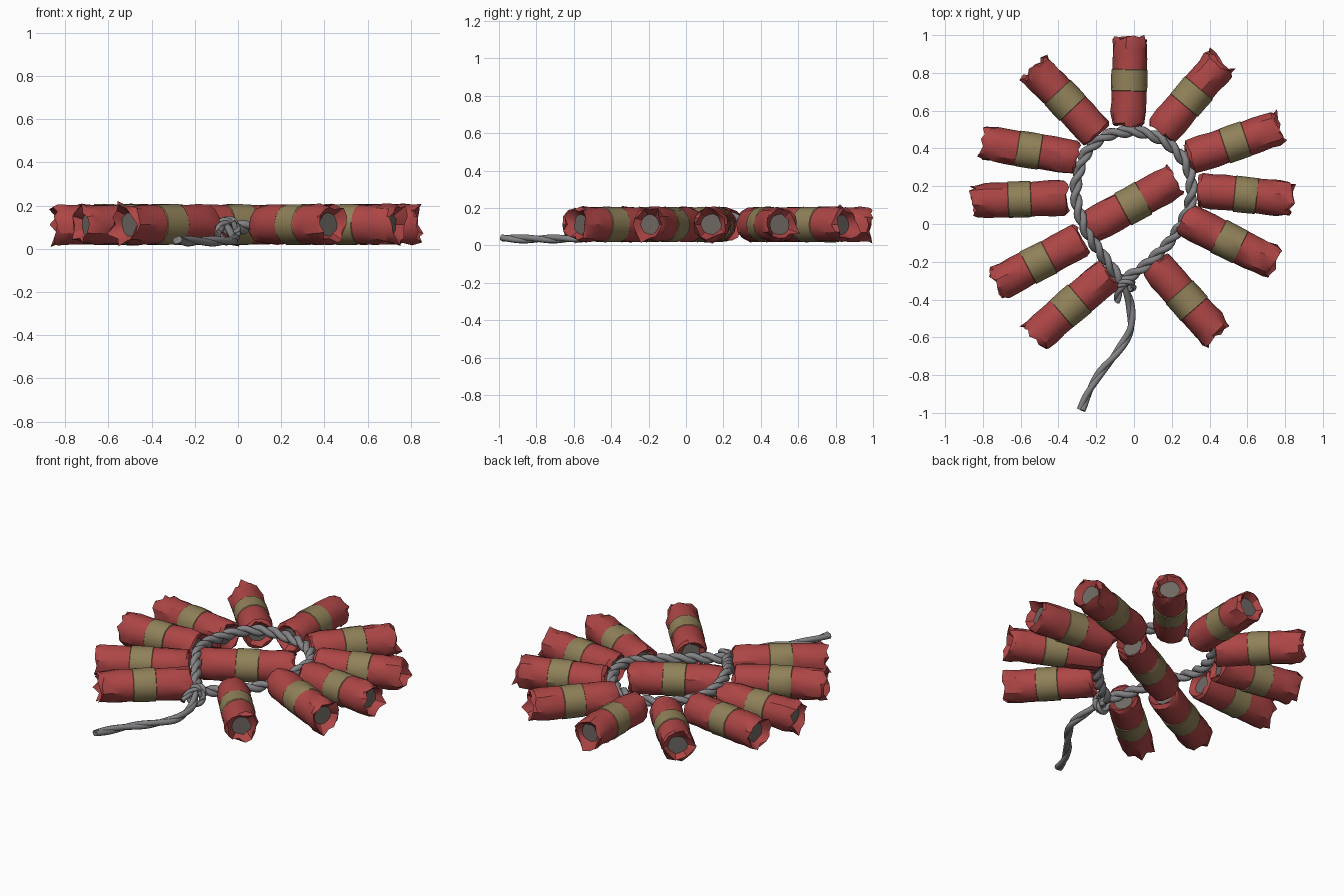
import bpy, bmesh, math, random
from mathutils import Vector, Matrix

if "Cube" in bpy.data.objects:
    bpy.data.objects.remove(bpy.data.objects["Cube"])
rng = random.Random(7)


def material(name, rgb):
    m = bpy.data.materials.new(name)
    m.use_nodes = True
    m.diffuse_color = (*rgb, 1)
    m.node_tree.nodes["Principled BSDF"].inputs["Base Color"].default_value = (*rgb, 1)
    return m


RED = material("red paper", (0.42, 0.06, 0.06))
TAN = material("tan band", (0.28, 0.22, 0.1))
PLUG = material("clay plug", (0.16, 0.14, 0.125))
ROPE = material("grey fuse", (0.23, 0.23, 0.24))
SIDES = 14
MID = 0.112


def firecracker(name, inner, outer):
    """Paper tube with a band round the middle and crumpled, folded ends."""
    a, b = Vector((*inner, MID)), Vector((*outer, MID))
    length = (b - a).length
    # (position along tube, radius, crumple); the ends turn in to a sunken plug
    profile = [(0.06, 0.052, 0.004), (0.0, 0.076, 0.010), (0.03, 0.090, 0.006),
               (0.16, 0.094, 0.004), (0.28, 0.093, 0.003), (0.39, 0.092, 0.002),
               (0.395, 0.096, 0.002), (0.51, 0.096, 0.002), (0.63, 0.096, 0.002),
               (0.635, 0.092, 0.002), (0.75, 0.093, 0.003), (0.86, 0.095, 0.006),
               (0.96, 0.091, 0.009), (1.0, 0.078, 0.013), (0.93, 0.054, 0.004)]
    bm = bmesh.new()
    rings = []
    for t, r, crumple in profile:
        ring = []
        for i in range(SIDES):
            ang = math.tau * i / SIDES
            rr = r + rng.uniform(-crumple, crumple)
            along = t * length + rng.uniform(-1, 1) * crumple * (t < 0.35 or t > 0.65)
            ring.append(bm.verts.new((rr * math.cos(ang), rr * math.sin(ang), along)))
        rings.append(ring)
    for k, (r0, r1) in enumerate(zip(rings, rings[1:])):
        for i in range(SIDES):
            j = (i + 1) % SIDES
            f = bm.faces.new((r0[i], r0[j], r1[j], r1[i]))
            f.material_index = 1 if 5 <= k <= 8 else 0
    for ring in (rings[0][::-1], rings[-1]):
        bm.faces.new(ring).material_index = 2
    # torn paper points at the outer rim
    for i in rng.sample(range(SIDES), 3):
        v = rings[13][i]
        v.co.xy *= 1.22
        v.co.z += 0.012
    # creases pressed into the paper beside the outer end
    for i in rng.sample(range(SIDES), 3):
        rings[11][i].co.xy *= 0.88
    bmesh.ops.recalc_face_normals(bm, faces=bm.faces)
    d = (b - a).normalized()
    side = d.cross(Vector((0, 0, 1)))
    bm.transform(Matrix.Translation(a) @ Matrix((side, d.cross(side), d)).transposed().to_4x4())
    me = bpy.data.meshes.new(name)
    bm.to_mesh(me)
    bm.free()
    for m in (RED, TAN, PLUG):
        me.materials.append(m)
    ob = bpy.data.objects.new(name, me)
    bpy.context.collection.objects.link(ob)
    bpy.context.view_layer.objects.active = ob
    bpy.ops.object.select_all(action='DESELECT')
    ob.select_set(True)
    bpy.ops.object.shade_smooth_by_angle(angle=math.radians(32))


def smooth_path(points, steps=10):
    """Catmull-Rom curve through the points."""
    p = [Vector(q) for q in points]
    p = [2 * p[0] - p[1]] + p + [2 * p[-1] - p[-2]]
    out = []
    for p0, p1, p2, p3 in zip(p, p[1:], p[2:], p[3:]):
        for s in range(steps):
            t = s / steps
            out.append(0.5 * (2 * p1 + (p2 - p0) * t + (2 * p0 - 5 * p1 + 4 * p2 - p3) * t * t
                              + (3 * p1 - p0 - 3 * p2 + p3) * t ** 3))
    return out + [p[-2]]


def twisted_cord(name, points, strand=0.019, offset=0.015, pitch=0.17):
    """Two strands wound round each other along a path."""
    path = smooth_path(points)
    cu = bpy.data.curves.new(name, 'CURVE')
    cu.dimensions = '3D'
    cu.bevel_depth = strand
    cu.bevel_resolution = 2
    cu.use_fill_caps = True
    for phase in (0, math.pi):
        sp = cu.splines.new('POLY')
        sp.points.add(len(path) - 1)
        dist = 0
        for i, q in enumerate(path):
            if i:
                dist += (q - path[i - 1]).length
            tan = (path[min(i + 1, len(path) - 1)] - path[max(i - 1, 0)]).normalized()
            u = tan.cross(Vector((0, 0.01, 1))).normalized()
            ang = phase + math.tau * dist / pitch
            co = q + (u * math.cos(ang) + tan.cross(u) * math.sin(ang)) * offset
            sp.points[i].co = (*co, 1)
        sp.use_smooth = True
    cu.materials.append(ROPE)
    ob = bpy.data.objects.new(name, cu)
    bpy.context.collection.objects.link(ob)


# Ring of firecrackers (inner end, outer end), plus one across the middle
crackers = [((-0.03, 0.52), (-0.02, 0.99)), ((0.14, 0.48), (0.46, 0.86)),
            ((0.29, 0.35), (0.77, 0.51)), ((0.34, 0.18), (0.83, 0.13)),
            ((0.26, 0.03), (0.74, -0.21)), ((0.11, -0.21), (0.44, -0.59)),
            ((-0.13, -0.26), (-0.53, -0.60)), ((-0.27, -0.08), (-0.73, -0.32)),
            ((-0.35, 0.14), (-0.85, 0.12)), ((-0.30, 0.35), (-0.80, 0.43)),
            ((-0.19, 0.47), (-0.53, 0.83))]
for n, (p, q) in enumerate(crackers, 1):
    firecracker(f"firecracker_{n}", p, q)
firecracker("middle_firecracker", (-0.24, -0.02), (0.22, 0.23))

# Fuse loop, rising over the inner ends of the firecrackers
loop = [(-0.06, -0.31, 0.10), (-0.15, -0.19, 0.13), (-0.25, -0.04, 0.17), (-0.305, 0.12, 0.16),
        (-0.30, 0.25, 0.15), (-0.25, 0.38, 0.15), (-0.15, 0.465, 0.15), (-0.01, 0.49, 0.14),
        (0.12, 0.46, 0.14), (0.22, 0.39, 0.14), (0.29, 0.29, 0.14), (0.305, 0.17, 0.15),
        (0.28, 0.06, 0.13), (0.20, -0.08, 0.11), (0.06, -0.22, 0.10), (-0.06, -0.30, 0.10)]
twisted_cord("fuse_loop", loop)

# Loose tail lying on the ground
tail = [(-0.09, -0.27, 0.12), (-0.05, -0.34, 0.09), (-0.02, -0.43, 0.055), (-0.02, -0.56, 0.04),
        (-0.09, -0.68, 0.035), (-0.18, -0.79, 0.035), (-0.24, -0.89, 0.035), (-0.28, -0.985, 0.04)]
twisted_cord("fuse_tail", tail, strand=0.017, offset=0.007, pitch=0.4)

# Knot: a wrap round the crossing and a short stub
wrap = [(-0.05 + 0.045 * math.cos(t * 0.9), -0.315 + 0.01 * math.sin(t) - 0.004 * t,
         0.085 + 0.05 * math.sin(t * 0.9)) for t in range(9)]
twisted_cord("fuse_knot", wrap, strand=0.013, offset=0.007)
twisted_cord("fuse_stub", [(-0.05, -0.31, 0.12), (-0.08, -0.36, 0.10), (-0.09, -0.41, 0.07)],
             strand=0.013, offset=0.008)
